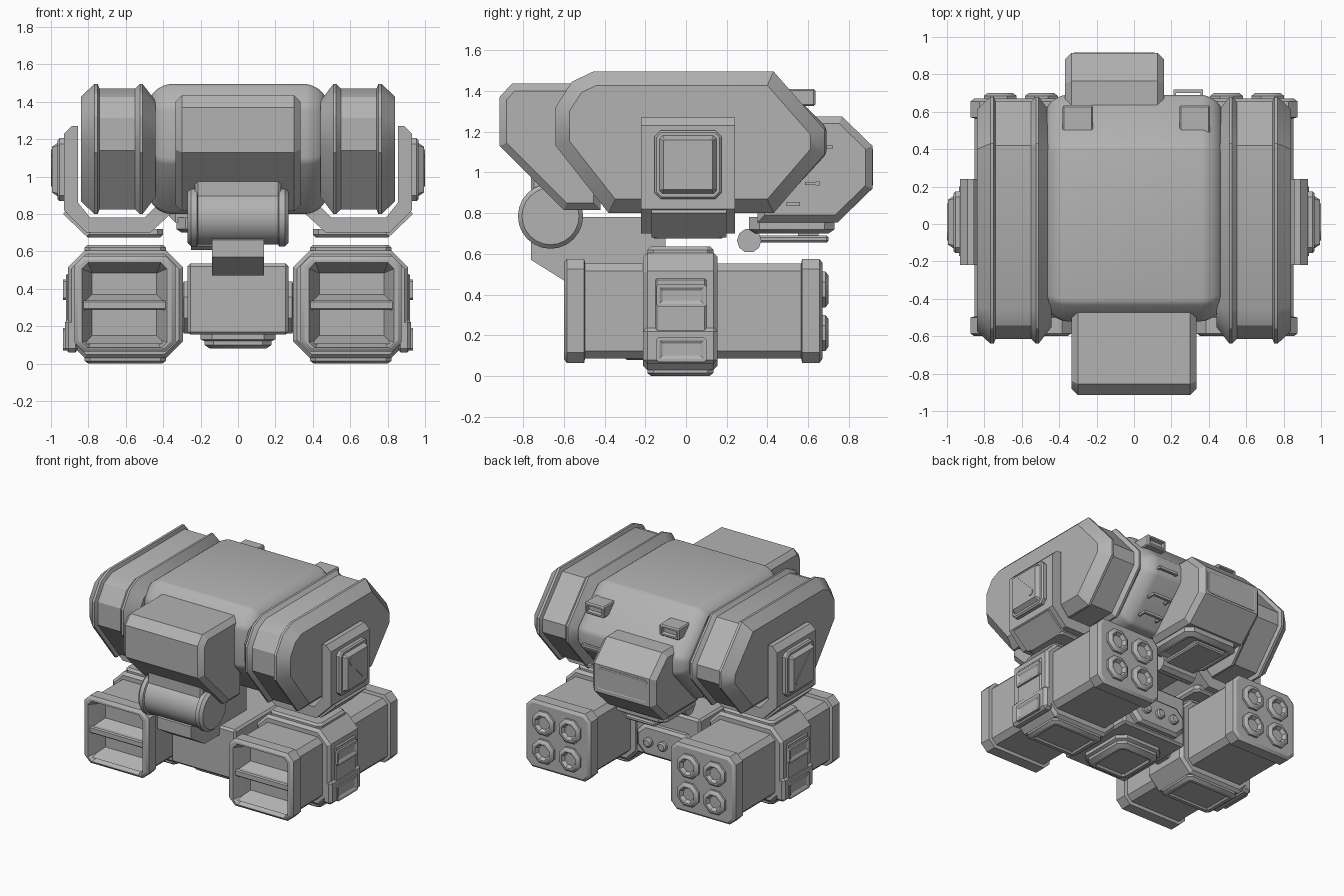
import bpy, bmesh, math
from mathutils import Vector

if "Cube" in bpy.data.objects:
    bpy.data.objects.remove(bpy.data.objects["Cube"])

grey = bpy.data.materials.new("grey_armour")
grey.diffuse_color = (0.45, 0.45, 0.45, 1)
grey.use_nodes = True
grey.node_tree.nodes["Principled BSDF"].inputs["Base Color"].default_value = grey.diffuse_color


def finish(bm, name, mirror=False, bevel=0, seg=1):
    bmesh.ops.recalc_face_normals(bm, faces=bm.faces[:])
    if bevel:
        bmesh.ops.bevel(bm, geom=bm.edges[:], offset=bevel, segments=seg,
                        affect='EDGES', profile=0.5, clamp_overlap=True)
    if mirror:
        d = bmesh.ops.duplicate(bm, geom=bm.verts[:] + bm.edges[:] + bm.faces[:])["geom"]
        for v in d:
            if isinstance(v, bmesh.types.BMVert):
                v.co.x *= -1
        bmesh.ops.reverse_faces(bm, faces=[f for f in d if isinstance(f, bmesh.types.BMFace)])
    me = bpy.data.meshes.new(name)
    bm.to_mesh(me)
    bm.free()
    me.materials.append(grey)
    ob = bpy.data.objects.new(name, me)
    bpy.context.collection.objects.link(ob)
    return ob


def stack(name, axis, rings, mirror=False, bevel=0, seg=1):
    """Loft a list of (position, 2D outline) along an axis, closed at both ends."""
    put = {'x': lambda p, u, v: (p, u, v), 'y': lambda p, u, v: (u, p, v),
           'z': lambda p, u, v: (u, v, p)}[axis]
    bm = bmesh.new()
    loops = [[bm.verts.new(put(p, *q)) for q in poly] for p, poly in rings]
    n = len(loops[0])
    for a, b in zip(loops, loops[1:]):
        for i in range(n):
            j = (i + 1) % n
            bm.faces.new((a[i], a[j], b[j], b[i]))
    bm.faces.new(loops[0])
    bm.faces.new(loops[-1])
    return finish(bm, name, mirror, bevel, seg)


def inset(pts, d):
    """Inset a counter-clockwise convex outline by d."""
    out = []
    for i, p in enumerate(pts):
        p, a, b = Vector(p), Vector(pts[i - 1]), Vector(pts[(i + 1) % len(pts)])
        e, f = (p - a).normalized(), (b - p).normalized()
        n, m = Vector((-e.y, e.x)), Vector((-f.y, f.x))
        out.append(tuple(p + (n + m) * (d / (1 + n.dot(m)))))
    return out


def octo(u0, u1, v0, v1, c):
    return [(u0 + c, v0), (u1 - c, v0), (u1, v0 + c), (u1, v1 - c),
            (u1 - c, v1), (u0 + c, v1), (u0, v1 - c), (u0, v0 + c)]


def circle(u, v, r, n, turn=0.0):
    return [(u + r * math.cos(2 * math.pi * (i + turn) / n),
             v + r * math.sin(2 * math.pi * (i + turn) / n)) for i in range(n)]


def box(name, x, y, z, mirror=False, bevel=0, seg=1):
    r = [(x[0], y[0]), (x[1], y[0]), (x[1], y[1]), (x[0], y[1])]
    return stack(name, 'z', [(z[0], r), (z[1], r)], mirror, bevel, seg)


# central barrel of the upper body
P = [(-.27, .80), (.42, .80), (.69, 1.09), (.69, 1.22), (.42, 1.495),
     (-.42, 1.495), (-.52, 1.38), (-.52, 1.08)]
stack("body_barrel", 'x', [(-.47, inset(P, .07)), (-.44, inset(P, .03)), (-.38, P),
                           (.38, P), (.44, inset(P, .03)), (.47, inset(P, .07))],
      bevel=.02, seg=2)

# flanged side drums
P = [(-.38, .80), (.43, .80), (.68, 1.09), (.68, 1.21), (.43, 1.495),
     (-.455, 1.495), (-.56, 1.445), (-.64, 1.32), (-.64, 1.13)]
stack("side_drum", 'x', [(x, inset(P, d)) for x, d in (
    (.44, .09), (.46, .065), (.51, 0), (.525, 0), (.55, .025), (.74, .025),
    (.75, 0), (.768, 0), (.84, .068))], True)

# head box on the front
P = [(-.60, .815), (-.42, .815), (-.42, 1.435), (-.855, 1.435), (-.915, 1.37), (-.915, 1.13)]
stack("head_box", 'x', [(-.335, inset(P, .035)), (-.30, P), (.30, P), (.335, inset(P, .035))])

# front pivot cylinder, its mount and the arm down to the pelvis
C = circle(-.665, .785, .16, 24)
stack("pivot_cylinder", 'x', [(x, inset(C, d)) for x, d in (
    (-.27, .02), (-.25, 0), (-.22, 0), (-.215, .012), (.215, .012), (.22, 0), (.25, 0), (.27, .02))])
box("pivot_mount", (-.23, .23), (-.76, -.45), (.82, 1.0), bevel=.015)
A = [(-.10, .47), (-.10, .78), (-.6, .78), (-.76, .66), (-.76, .57), (-.6, .47)]
stack("pivot_arm", 'x', [(-.14, A), (.14, A)])

# pelvis block with belly plate, back panel and hip axles
box("pelvis", (-.27, .27), (-.42, .22), (.155, .535), bevel=.015)
B = octo(-.20, .20, -.34, .10, .06)
stack("belly_plate", 'z', [(.16, B), (.13, B), (.12, inset(B, .02)), (.10, inset(B, .02)),
                           (.08, inset(B, .05)), (.08, inset(B, .07)), (.095, inset(B, .08))])
stack("pelvis_back_panel", 'y', [(.20, octo(-.23, .23, .18, .41, .06)),
                                 (.25, octo(-.23, .23, .18, .41, .06)),
                                 (.27, octo(-.21, .21, .20, .39, .06))])
for i, x in enumerate((-.12, 0, .12)):
    c = circle(x, .29, .035, 12)
    stack("panel_button_%d" % i, 'y', [(.25, c), (.29, c), (.30, inset(c, .01))])
H = circle(-.03, .30, .15, 8, .5)
stack("hip_axle", 'x', [(.25, H), (.29, H), (.30, inset(H, .03)), (.38, inset(H, .03))], True)

# feet: recessed front intake, capped ends, beveled body
F = octo(.335, .875, .065, .575, .05)
W = octo(.385, .83, .085, .535, .03)
stack("foot", 'y', [(-.47, inset(W, .05)), (-.58, inset(W, .005)), (-.60, inset(W, -.005)),
                    (-.60, inset(F, .02)), (-.585, F), (-.50, F), (-.495, inset(F, .022)),
                    (.565, inset(F, .022)), (.57, F), (.655, F), (.67, inset(F, .02))], True)
box("intake_divider", (.38, .835), (-.585, -.45), (.287, .337), True, .008)
for k, z in enumerate((.345, .125)):  # sloped louvers behind the divider
    L = [(-.58, z - .02), (-.46, z - .02), (-.46, z + .03)]
    stack("intake_louver_%d" % k, 'x', [(.39, L), (.825, L)], True)
for i, x in enumerate((.495, .715)):
    for j, z in enumerate((.212, .425)):
        c = circle(x, z, .095, 8, .5)
        stack("nozzle_%d%d" % (i, j), 'y', [(.64, c), (.685, c), (.70, inset(c, .02)),
              (.70, inset(c, .03)), (.675, inset(c, .045))], True)

# ankle band with top, bottom and side plates
K = octo(.295, .91, .03, .605, .09)
stack("ankle_band", 'y', [(-.21, inset(K, .02)), (-.19, K), (.135, K), (.155, inset(K, .02))], True)
T = octo(.385, .82, -.19, .135, .03)
stack("ankle_top_plate", 'z', [(.59, T), (.62, T), (.635, inset(T, .015))], True)
stack("ankle_bottom_plate", 'z', [(.04, T), (.015, T), (0, inset(T, .02)),
                                  (0, inset(T, .045)), (.012, inset(T, .055))], True)
box("ankle_side_plate", (.89, .92), (-.15, .10), (.07, .48), True, .008)
box("ankle_side_guard", (.85, .925), (-.21, .155), (.06, .24), True, .02)
for k, (z0, z1) in enumerate(((.07, .19), (.34, .45))):
    s = octo(-.145, .10, z0, z1, .01)
    stack("ankle_side_step_%d" % k, 'x', [(.90, s), (.935, s), (.935, inset(s, .015)),
                                          (.925, inset(s, .03))], True)

# shoulder bracket wrapped under each drum
U = [(.36, .85), (.36, .80), (.47, .70), (.81, .70), (.93, .82), (.93, 1.23), (.89, 1.27),
     (.855, 1.27), (.855, .86), (.79, .78), (.50, .78), (.43, .85)]
stack("shoulder_bracket", 'y', [(-.22, U), (.24, U)], True)
R = octo(.40, .82, -.17, .19, .03)
stack("shoulder_bottom_plate", 'z', [(.72, R), (.69, R), (.675, inset(R, .015))], True)
S = [(.79, .695), (.81, .68), (.935, .80), (.92, .82)]
stack("shoulder_lower_panel", 'y', [(-.17, S), (.20, S)], True)

# outer shoulder pad with diagonal bar
Q = octo(-.155, .175, .87, 1.205, .03)
stack("shoulder_pad", 'x', [(.92, Q), (.955, Q), (.965, inset(Q, .01)), (.965, inset(Q, .025)),
                            (.995, inset(Q, .045))], True)
bar = []
for cy, cz, a0 in ((.085, .97, -135), (-.065, 1.12, 45)):
    bar += [(cy + .024 * math.cos(math.radians(a0 + t)), cz + .024 * math.sin(math.radians(a0 + t)))
            for t in range(0, 181, 45)]
stack("shoulder_bar", 'x', [(.98, bar), (1.0, bar)], True)

# off-centre rear pack with framed window
P = [(.35, .755), (.745, .755), (.915, .92), (.915, 1.13), (.765, 1.275), (.35, 1.275)]
stack("rear_pack", 'x', [(-.37, inset(P, .035)), (-.335, P), (.125, P), (.16, inset(P, .035))])
V = octo(-.32, .11, .935, 1.115, .02)
stack("rear_pack_window", 'y', [(.90, V), (.918, V), (.918, inset(V, .012)), (.912, inset(V, .02))])

# hatch and hinge under the rear pack
D = octo(-.33, .12, .31, .73, .05)
stack("rear_hatch", 'z', [(.78, D), (.72, D), (.70, inset(D, .03)),
                          (.70, inset(D, .05)), (.715, inset(D, .07))])
box("rear_hatch_flap", (-.23, .02), (.33, .70), (.655, .69), bevel=.01)
box("rear_hatch_post", (-.20, -.01), (.55, .65), (.67, .74))
h = circle(.31, .665, .06, 10)
stack("rear_hatch_hinge", 'x', [(-.25, h), (.04, h)])

# tabs on the upper back
for k, x in enumerate((-.30, .325)):
    t = octo(x - .082, x + .082, 1.325, 1.41, .008)
    stack("back_tab_%d" % k, 'y', [(.40, t), (.625, t), (.635, inset(t, .008)),
                                   (.635, inset(t, .02)), (.61, inset(t, .025))])

# ladder rungs on the lower back
for k, (y, z) in enumerate(((.70, 1.125), (.635, .945), (.54, .845))):
    box("rung_bar_%d" % k, (.21, .37), (y, y + .02), (z - .01, z + .01))
    for s, x in (("left", .21), ("right", .355)):
        box("rung_post_%d_%s" % (k, s), (x, x + .015), (y - .05, y + .01), (z - .008, z + .008))

# smooth the rounded parts, keep edges sharp
bpy.ops.object.select_all(action='DESELECT')
for ob in bpy.context.scene.objects:
    ob.select_set(True)
    bpy.context.view_layer.objects.active = ob
bpy.ops.object.shade_smooth_by_angle(angle=math.radians(30))
